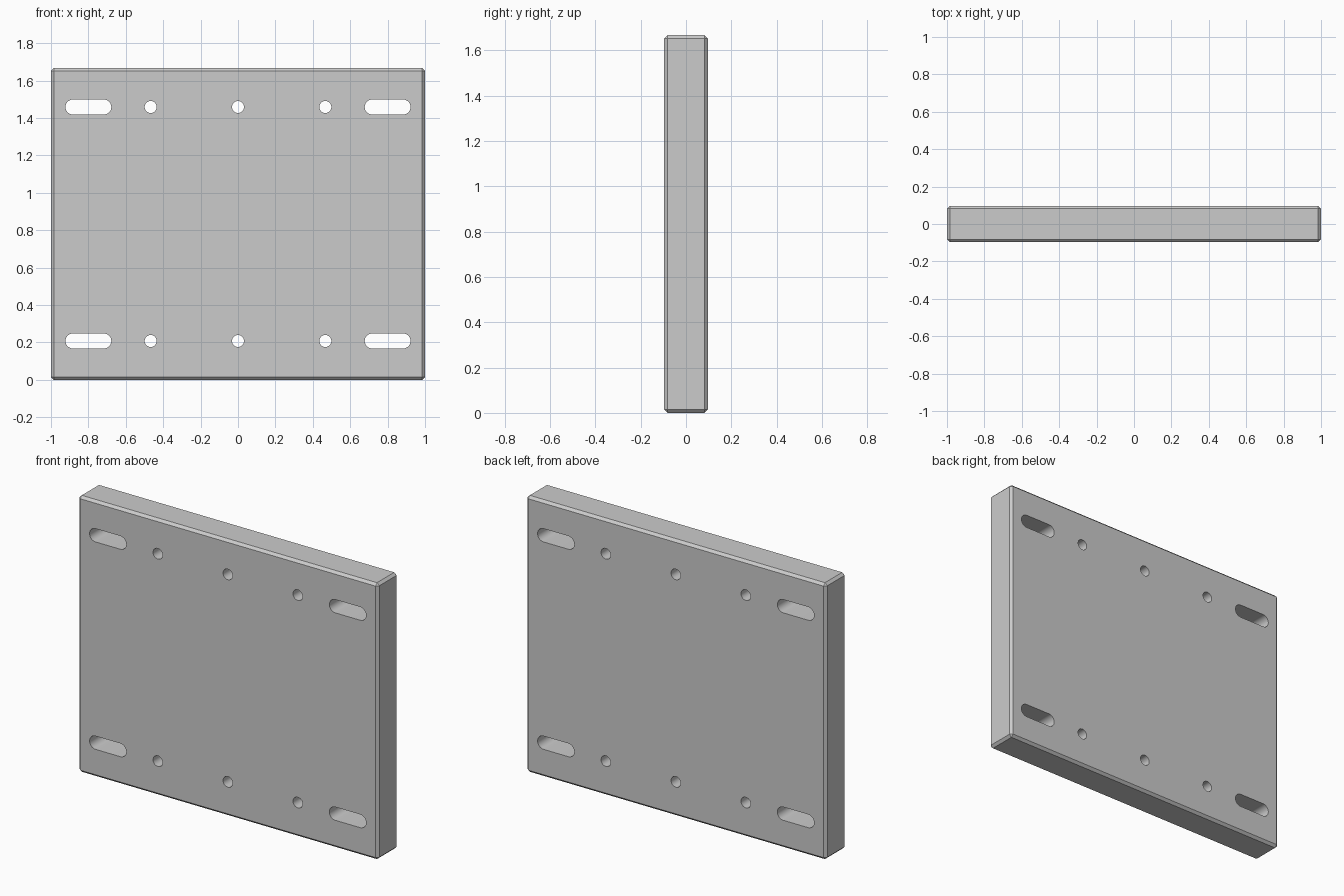
import bpy, bmesh, math
from mathutils import Vector

if "Cube" in bpy.data.objects:
    bpy.data.objects.remove(bpy.data.objects["Cube"])

W, D, H = 2.0, 0.194, 1.667
CHAMFER = 0.015
ROW_Z = (0.208, H - 0.208)


def make_object(name, bm):
    bmesh.ops.recalc_face_normals(bm, faces=bm.faces)
    mesh = bpy.data.meshes.new(name)
    bm.to_mesh(mesh)
    bm.free()
    obj = bpy.data.objects.new(name, mesh)
    bpy.context.collection.objects.link(obj)
    return obj


def add_slot(bm, cx, cz, radius, half_run=0.0, steps=24):
    """Prism along y: round hole, or a slot when half_run > 0."""
    pts = []
    for side in (1, -1):
        count = steps + 1 if half_run else steps
        for i in range(count):
            a = math.pi * i / steps - side * math.pi / 2
            pts.append((cx + side * half_run + radius * math.cos(a),
                        cz + radius * math.sin(a)))
    face = bm.faces.new([bm.verts.new((x, -D, z)) for x, z in pts])
    ext = bmesh.ops.extrude_face_region(bm, geom=[face], use_keep_orig=True)
    verts = [g for g in ext["geom"] if isinstance(g, bmesh.types.BMVert)]
    bmesh.ops.translate(bm, verts=verts, vec=(0, 2 * D, 0))


# Plate with every edge chamfered
bm = bmesh.new()
bmesh.ops.create_cube(bm, size=1)
bmesh.ops.scale(bm, verts=bm.verts, vec=Vector((W, D, H)))
bmesh.ops.translate(bm, verts=bm.verts, vec=(0, 0, H / 2))
bmesh.ops.bevel(bm, geom=bm.edges[:], offset=CHAMFER, segments=1, affect='EDGES')
plate = make_object("mounting_plate", bm)

# Cutter: two rows of three round holes and two end slots
bm = bmesh.new()
for z in ROW_Z:
    for x in (-0.467, 0, 0.467):
        add_slot(bm, x, z, 0.032)
    for x in (-0.8, 0.8):
        add_slot(bm, x, z, 0.04, 0.0825)
cutter = make_object("hole_cutter", bm)
cutter.hide_render = True

# Cut the through holes
mod = plate.modifiers.new("holes", 'BOOLEAN')
mod.operation = 'DIFFERENCE'
mod.solver = 'EXACT'
mod.object = cutter
bpy.context.view_layer.objects.active = plate
plate.select_set(True)
bpy.ops.object.modifier_apply(modifier=mod.name)
bpy.data.objects.remove(cutter)

# Smooth hole walls, crisp chamfers
bpy.ops.object.shade_smooth_by_angle(angle=math.radians(30))
